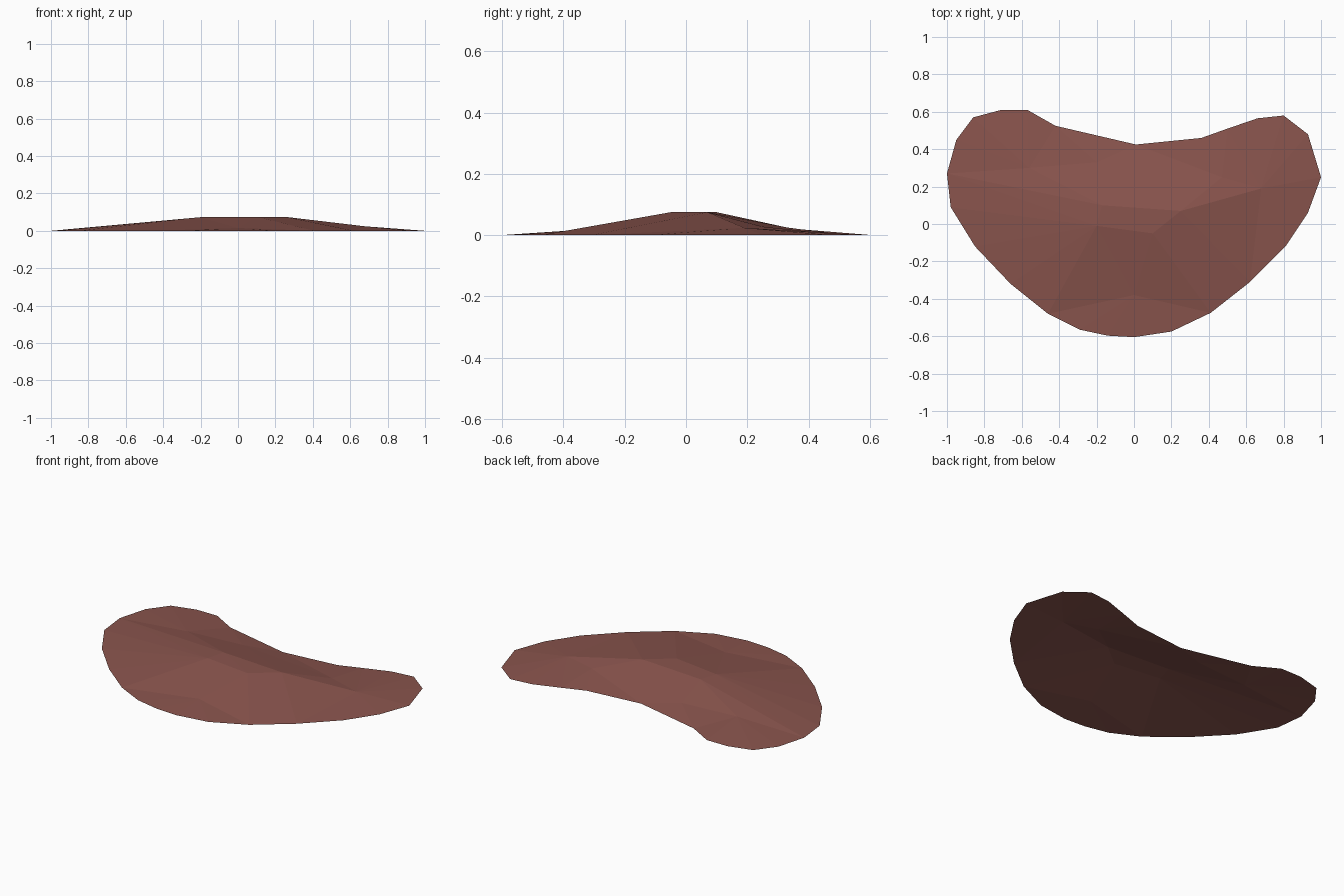
import bpy
from mathutils import Vector
from mathutils.geometry import delaunay_2d_cdt

if "Cube" in bpy.data.objects:
    bpy.data.objects.remove(bpy.data.objects["Cube"])

# Ground outline of the mound (z = 0), counter-clockwise
outline = [(-1, .27), (-.98, .09), (-.85, -.12), (-.66, -.32), (-.46, -.48), (-.29, -.565),
           (-.14, -.597), (0, -.605), (.20, -.575), (.41, -.475), (.62, -.31), (.81, -.12),
           (.93, .06), (1, .25), (.93, .48), (.80, .58), (.66, .565), (.5, .51), (.36, .46),
           (.01, .425), (-.42, .525), (-.57, .61), (-.71, .61), (-.86, .57), (-.95, .45)]

# Plateau, back ledge and front slope points
inner = [(-.17, .10, .075), (.25, .07, .075), (.10, -.05, .075), (-.2, -.01, .073),
         (.68, .19, .024), (.47, .25, .028), (-.2, .33, .025), (-.56, .30, .025),
         (0, -.38, .015)]

n = len(outline)
points = [(x, y, 0) for x, y in outline] + inner
ridges = [(0, 1), (1, 2), (2, 3), (3, 0), (1, 4), (4, 5), (5, 6), (6, 7), (7, 0), (4, -12), (0, -n), (3, -n)]
edges = [(i, (i + 1) % n) for i in range(n)]
edges += [(a + n, b + n) for a, b in ridges]

# Triangulate the outline with the ridge lines kept as creases
verts, _, faces, orig, _, _ = delaunay_2d_cdt(
    [Vector(p[:2]) for p in points], edges, [], 1, 1e-5)
coords = [(v.x, v.y, points[o[0]][2] if o else .03) for v, o in zip(verts, orig)]

# Open-bottomed mound shell
mesh = bpy.data.meshes.new("mound")
mesh.from_pydata(coords, [], [tuple(f) for f in faces])
mat = bpy.data.materials.new("reddish brown")
mat.diffuse_color = (.254, .09, .075, 1)
mat.use_nodes = True
mat.node_tree.nodes["Principled BSDF"].inputs["Base Color"].default_value = mat.diffuse_color
mesh.materials.append(mat)
mound = bpy.data.objects.new("mound", mesh)
bpy.context.collection.objects.link(mound)
